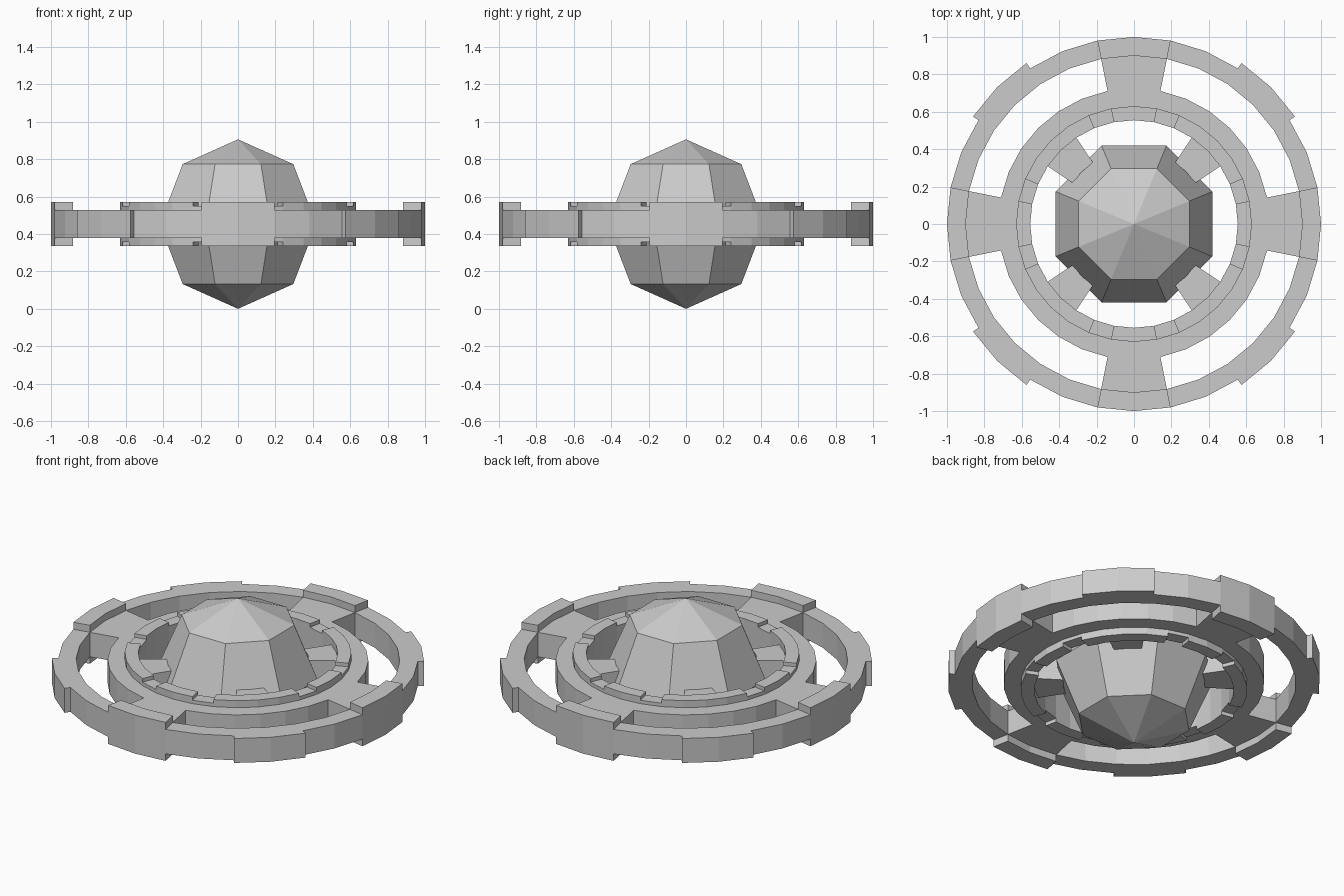
import bpy, bmesh
from math import cos, sin, pi
from mathutils import Matrix

if "Cube" in bpy.data.objects:
    bpy.data.objects.remove(bpy.data.objects["Cube"])

MID = 0.453        # height of the middle plane
SIDES = 32
LOW, NOTCH, HIGH = 0.075, 0.096, 0.118   # half thicknesses


def make_object(name, bm):
    bmesh.ops.remove_doubles(bm, verts=bm.verts, dist=1e-5)
    bmesh.ops.recalc_face_normals(bm, faces=bm.faces)
    mesh = bpy.data.meshes.new(name)
    bm.to_mesh(mesh)
    bm.free()
    obj = bpy.data.objects.new(name, mesh)
    obj.location.z = MID
    bpy.context.collection.objects.link(obj)
    return obj


def stepped_ring(name, radii, thickness):
    """Ring of cells; thickness(k, band) is the half height (0 = empty), k = cell 0-7 in a quarter."""
    bm = bmesh.new()
    bands = len(radii) - 1

    def h(i, b):
        return thickness(i % 8, b) if 0 <= b < bands else 0

    def point(i, r, z):
        a = 2 * pi * i / SIDES
        return (r * cos(a), r * sin(a), z)

    def quad(pts):
        bm.faces.new([bm.verts.new(p) for p in pts])

    def wall(p, q, h0, h1):
        # vertical wall between two cells of different height
        lo, hi = sorted((h0, h1))
        if hi - lo < 1e-6:
            return
        spans = [(-hi, hi)] if lo == 0 else [(-hi, -lo), (lo, hi)]
        for z0, z1 in spans:
            quad([point(*p, z0), point(*q, z0), point(*q, z1), point(*p, z1)])

    for i in range(SIDES):
        for b in range(bands):
            r0, r1, t = radii[b], radii[b + 1], h(i, b)
            if t:
                for z in (-t, t):
                    quad([point(i, r0, z), point(i, r1, z),
                          point(i + 1, r1, z), point(i + 1, r0, z)])
            wall((i, r0), (i, r1), h(i - 1, b), t)
        for b in range(bands + 1):
            wall((i, radii[b]), (i + 1, radii[b]), h(i, b - 1), h(i, b))
    return make_object(name, bm)


CARDINAL, NOTCHED, DIAGONAL = (0, 7), (1, 6), (3, 4)

# Faceted core
bm = bmesh.new()
bmesh.ops.create_uvsphere(bm, u_segments=8, v_segments=4, radius=MID,
                          matrix=Matrix.Rotation(pi / 8, 4, 'Z'))
make_object("core", bm)


# Inner ring: diagonal struts to the core, notched raised rim, low flange
def inner(k, band):
    if band == 0:
        return LOW if k in DIAGONAL else 0
    if band == 1:
        return NOTCH if k in NOTCHED else HIGH
    return LOW


stepped_ring("inner_ring", [0.395, 0.555, 0.63, 0.725], inner)


# Outer ring: cardinal spokes, raised cardinal blocks, diagonal outer lugs
def outer(k, band):
    if band == 0:
        return LOW if k in CARDINAL else 0
    if band == 1:
        return HIGH if k in CARDINAL else LOW
    return LOW if k in DIAGONAL else 0


stepped_ring("outer_ring", [0.725, 0.9, 1.0, 1.035], outer)
